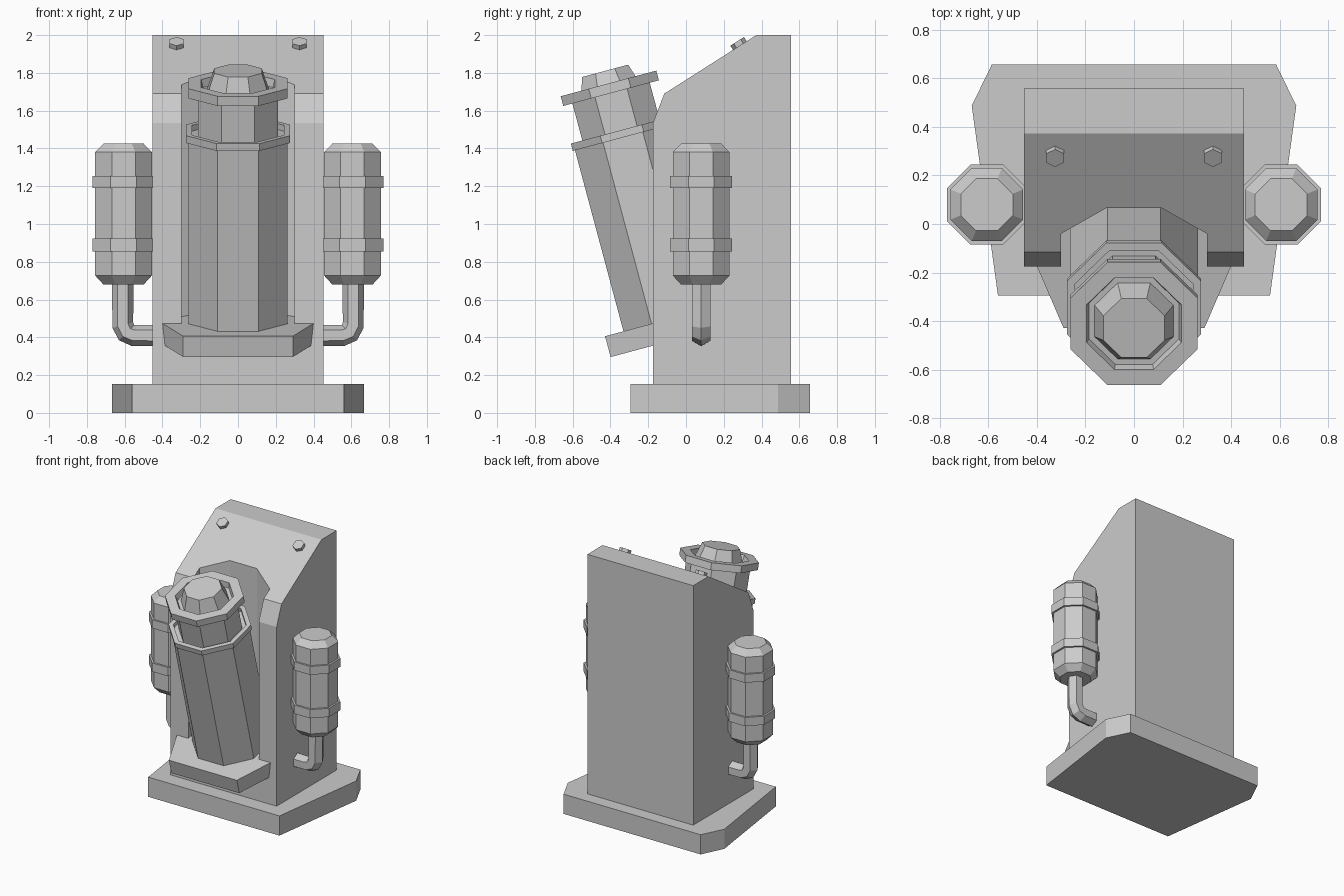
import bpy, bmesh, math
from mathutils import Matrix, Vector

if "Cube" in bpy.data.objects:
    bpy.data.objects.remove(bpy.data.objects["Cube"])


def finish(name, bm, matrix=None):
    if matrix is not None:
        bm.transform(matrix)
    bmesh.ops.recalc_face_normals(bm, faces=bm.faces)
    me = bpy.data.meshes.new(name)
    bm.to_mesh(me)
    bm.free()
    ob = bpy.data.objects.new(name, me)
    bpy.context.collection.objects.link(ob)
    return ob


def skin(name, rings, matrix=None):
    """Join equal-length rings of points and cap both ends."""
    bm = bmesh.new()
    loops = [[bm.verts.new(p) for p in r] for r in rings]
    n = len(loops[0])
    for a, b in zip(loops, loops[1:]):
        for i in range(n):
            j = (i + 1) % n
            bm.faces.new((a[i], a[j], b[j], b[i]))
    bm.faces.new(loops[0])
    bm.faces.new(loops[-1])
    return finish(name, bm, matrix)


def prism(name, outline, lo, hi, matrix=None):
    return skin(name, [[(x, y, z) for x, y in outline] for z in (lo, hi)], matrix)


def lathe(name, profile, matrix, sides=8):
    """Faceted turned shape; profile = (flat-to-axis distance, height)."""
    k = 1 / math.cos(math.pi / sides)
    ang = [(i + 0.5) * math.tau / sides for i in range(sides)]
    return skin(name, [[(r * k * math.cos(a), r * k * math.sin(a), z) for a in ang]
                       for r, z in profile], matrix)


def mirrored(half):
    return half + [(-x, y) for x, y in reversed(half)]


# base plate
prism("base_plate", mirrored([(0.56, -0.295), (0.668, 0.487), (0.585, 0.657)]), 0, 0.152)

# main housing with sloped top
side = [(-0.175, 0.14), (-0.175, 1.535), (-0.115, 1.69),
        (0.372, 2.0), (0.557, 2.0), (0.557, 0.14)]
housing = skin("housing", [[(x, y, z) for y, z in side] for x in (-0.452, 0.452)])

# vertical niche behind the canister
cutter = prism("niche_cutter", mirrored([(0.3, -0.4), (0.3, -0.04), (0.115, 0.065)]), 0.42, 2.3)
cutter.hide_render = True
mod = housing.modifiers.new("niche", 'BOOLEAN')
mod.operation, mod.solver, mod.object = 'DIFFERENCE', 'EXACT', cutter
bpy.context.view_layer.objects.active = housing
bpy.ops.object.modifier_apply(modifier=mod.name)
bpy.data.objects.remove(cutter)

# forward-leaning canister with collar, neck, dished cap and knob
lean = Matrix.Translation((0, -0.077, 0.5)) @ Matrix.Rotation(math.radians(15), 4, 'X')
lathe("canister", [(0.263, -0.05), (0.263, 0.992), (0.275, 0.992), (0.275, 1.032),
                   (0.243, 1.032), (0.243, 1.0), (0.212, 1.0), (0.212, 1.235),
                   (0.262, 1.235), (0.262, 1.288), (0.195, 1.288), (0.185, 1.245),
                   (0.162, 1.245), (0.126, 1.357)], lean)

# foot bracket under the canister
prism("foot_bracket", mirrored([(0.29, -0.364), (0.4, -0.1), (0.4, 0.2)]), -0.114, 0, lean)

# bolts on the slope
slope = math.atan2(0.31, 0.487)
for s in (-1, 1):
    lathe("slope_bolt", [(0.037, -0.02), (0.037, 0.026)],
          Matrix.Translation((0.325 * s, 0.285, 1.945)) @ Matrix.Rotation(slope, 4, 'X'), 6)

# side tanks with two bands, and bent hexagonal pipes
tank = [(0.107, 0.68), (0.15, 0.727), (0.15, 0.855), (0.164, 0.855), (0.164, 0.922),
        (0.15, 0.922), (0.15, 1.19), (0.164, 1.19), (0.164, 1.255), (0.15, 1.255),
        (0.15, 1.38), (0.107, 1.425)]
path = [(0.61, 0.72, 0), (0.61, 0.465, 15), (0.59, 0.425, 45), (0.55, 0.41, 75), (0.42, 0.41, 90)]
for s in (-1, 1):
    lathe("side_tank", tank, Matrix.Translation((0.606 * s, 0.08, 0)))
    rings = []
    for x, z, bend in path:
        b = math.radians(bend)
        out = Vector((s * math.cos(b), 0, -math.sin(b)))
        rings.append([Vector((s * x, 0.08, z)) + out * 0.057 * math.cos(i * math.pi / 3)
                      + Vector((0, 0.057 * math.sin(i * math.pi / 3), 0)) for i in range(6)])
    skin("tank_pipe", rings)
